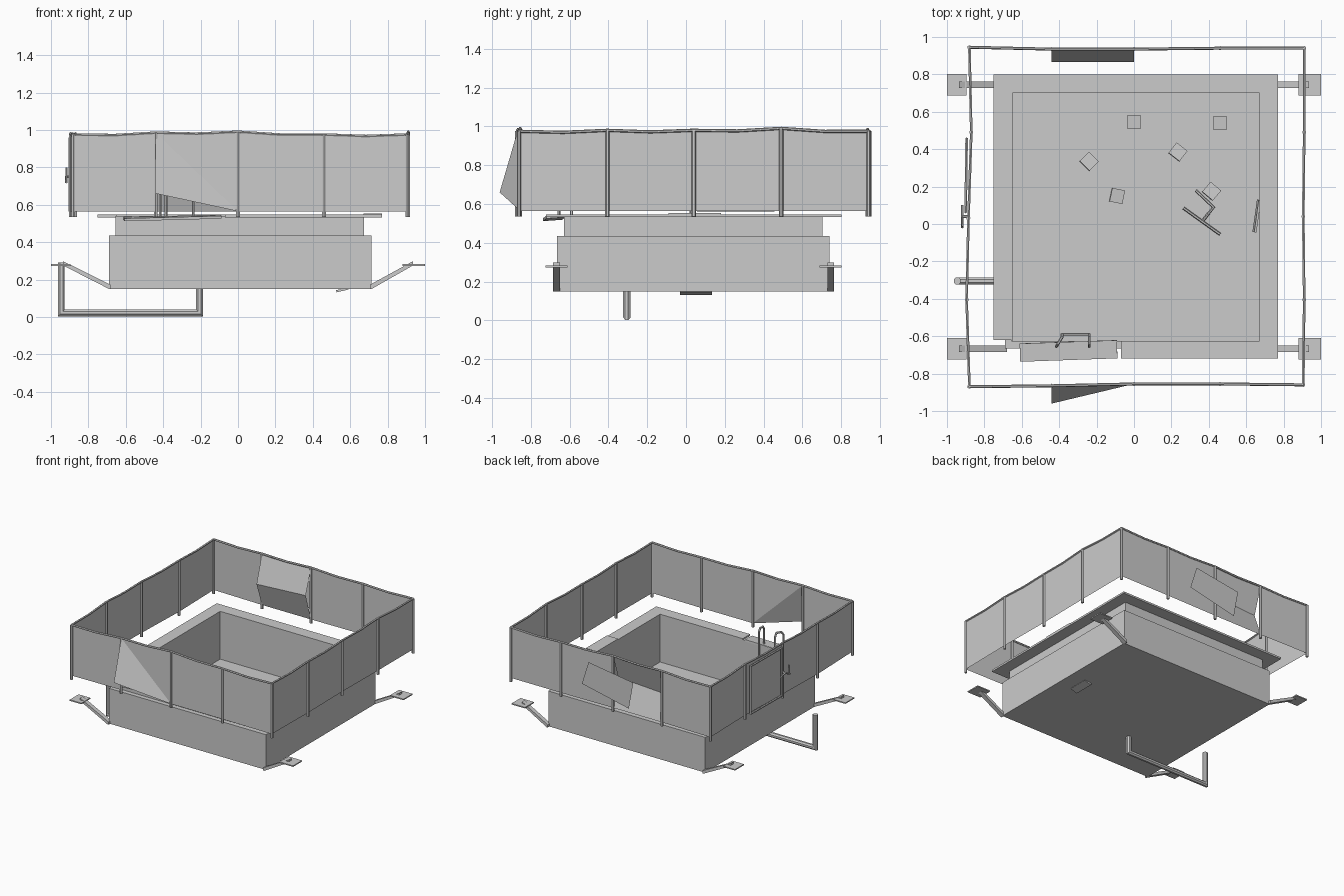
import bpy, bmesh, math
from mathutils import Vector, Euler

if "Cube" in bpy.data.objects:
    bpy.data.objects.remove(bpy.data.objects["Cube"])

mat = bpy.data.materials.new("plain grey")
mat.diffuse_color = (0.6, 0.6, 0.6, 1)
mat.use_nodes = True
mat.node_tree.nodes["Principled BSDF"].inputs["Base Color"].default_value = mat.diffuse_color


def obj(name, verts, faces):
    me = bpy.data.meshes.new(name)
    me.from_pydata([tuple(v) for v in verts], [], faces)
    me.materials.append(mat)
    o = bpy.data.objects.new(name, me)
    bpy.context.collection.objects.link(o)
    return o


def box(name, lo, hi, rot=(0, 0, 0)):
    c = (Vector(lo) + Vector(hi)) / 2
    h = (Vector(hi) - Vector(lo)) / 2
    m = Euler([math.radians(a) for a in rot]).to_matrix()
    v = [c + m @ Vector((h.x * sx, h.y * sy, h.z * sz))
         for sz in (-1, 1) for sx, sy in ((-1, -1), (1, -1), (1, 1), (-1, 1))]
    return obj(name, v, [(3, 2, 1, 0), (4, 5, 6, 7), (0, 1, 5, 4),
                         (1, 2, 6, 5), (2, 3, 7, 6), (3, 0, 4, 7)])


def tube(name, pts, r, sides=6):
    """Mitred tube swept along a path."""
    p = [Vector(q) for q in pts]
    dirs = [(b - a).normalized() for a, b in zip(p, p[1:])]
    d = dirs[0]
    u = d.cross(Vector((0.02, 1, 0.03)) if abs(d.y) < 0.9 else Vector((0, 0, 1))).normalized()
    w = d.cross(u)
    ring = [p[0] + r * (math.cos(t) * u + math.sin(t) * w)
            for t in ((k + 0.5) * math.tau / sides for k in range(sides))]
    verts, faces = list(ring), [tuple(range(sides))[::-1]]
    for i in range(1, len(p)):
        n = dirs[i - 1] + dirs[i] if i < len(dirs) else dirs[-1]
        ring = [q + dirs[i - 1] * ((p[i] - q).dot(n) / dirs[i - 1].dot(n)) for q in ring]
        b = (i - 1) * sides
        faces += [(b + k, b + (k + 1) % sides, b + sides + (k + 1) % sides, b + sides + k)
                  for k in range(sides)]
        verts += ring
    faces.append(tuple(range(len(verts) - sides, len(verts))))
    return obj(name, verts, faces)


# Pool basin: rectangular loops from inner floor, over the rim, to the underside
inner, jacket = (-0.65, -0.625, 0.67, 0.70), (-0.69, -0.665, 0.715, 0.74)
loops = [(inner, 0, 0.16), (inner, 0, 0.54), (inner, 0.004, 0.54),
         (inner, 0.004, 0.435), (jacket, 0, 0.435), (jacket, 0, 0.15)]
verts, faces = [], [(0, 1, 2, 3)]
for (x0, y0, x1, y1), e, z in loops:
    verts += [(x0 - e, y0 - e, z), (x1 + e, y0 - e, z), (x1 + e, y1 + e, z), (x0 - e, y1 + e, z)]
for i in range(len(loops) - 1):
    for k in range(4):
        a, b = i * 4 + k, i * 4 + (k + 1) % 4
        faces.append((b, a, a + 4, b + 4))
faces.append((23, 22, 21, 20))
obj("pool_basin", verts, faces)

# Deck slabs around the rim, with one loose slab at the front
Z0, Z1 = 0.532, 0.547
box("deck_left", (-0.75, -0.62, Z0), (-0.65, 0.80, Z1))
box("deck_back", (-0.65, 0.70, Z0), (0.77, 0.80, Z1))
box("deck_right_front", (0.67, -0.72, Z0), (0.77, -0.09, Z1))
box("deck_right_middle", (0.67, -0.09, Z0), (0.77, 0.18, Z1 + 0.006))
box("deck_right_back", (0.67, 0.18, Z0), (0.77, 0.70, Z1))
box("deck_front", (-0.07, -0.72, Z0), (0.67, -0.625, Z1))
box("broken_deck_slab", (-0.61, -0.727, 0.522), (-0.09, -0.63, 0.537), (4, -1.5, 2))

# Corner brackets: sloped strut and framed foot plate
for sx, xb in ((-1, -0.69), (1, 0.715)):
    for y in (-0.667, 0.745):
        h = 0.017
        prof = [(xb - sx * 0.01, 0.15), (xb, 0.15), (sx * 0.935, 0.275), (sx * 0.935, 0.298), (xb - sx * 0.01, 0.172)]
        v = [(x, y + s * h, z) for s in (-1, 1) for x, z in prof]
        f = [(0, 1, 2, 3, 4), (9, 8, 7, 6, 5)] + [(k, (k + 1) % 5, (k + 1) % 5 + 5, k + 5) for k in range(5)]
        o = obj("corner_strut", v, f)
        bm = bmesh.new()
        bm.from_mesh(o.data)
        bmesh.ops.recalc_face_normals(bm, faces=bm.faces)
        bm.to_mesh(o.data)
        bm.free()
        a, b = sorted((sx * 0.88 if sx > 0 else -0.895, sx * 1.0))
        box("foot_plate", (a, y - 0.057, 0.273), (b, y + 0.057, 0.282))

# Drain pipe below the basin
tube("drain_pipe", [(-0.205, -0.305, 0.155), (-0.205, -0.305, 0.022),
                    (-0.945, -0.305, 0.022), (-0.945, -0.305, 0.29)], 0.02, 8)
box("bottom_plate", (0.525, -0.03, 0.139), (0.59, 0.135, 0.151), (0, -14, 0))

# Floor drain: stepped discs
for name, r, z in (("drain_ring", 0.10, 0.165), ("drain_cap", 0.055, 0.17)):
    n = 10
    c = [(-0.27 + r * math.cos(k * math.tau / n), -0.355 + r * math.sin(k * math.tau / n)) for k in range(n)]
    obj(name, [(x, y, 0.158) for x, y in c] + [(x, y, z) for x, y in c],
        [tuple(range(n, 2 * n))] + [(k, (k + 1) % n, (k + 1) % n + n, k + n) for k in range(n)])

# Loose tiles on the pool floor
for x, y, a in ((0, 0.545, 0), (0.46, 0.54, 0), (-0.24, 0.335, 45),
                (0.235, 0.385, 52), (-0.09, 0.15, -12), (0.415, 0.175, 50)):
    box("loose_tile", (x - 0.035, y - 0.037, 0.165), (x + 0.035, y + 0.037, 0.18), (0, 8, a))

# Fallen rail on the floor, and a plate leaning on the right wall
tube("fallen_rail", [(0.265, 0.085, 0.18), (0.46, -0.055, 0.18)], 0.008)
tube("fallen_rail_arm", [(0.33, 0.18, 0.2), (0.425, 0.09, 0.2), (0.37, 0.02, 0.18)], 0.008)
box("leaning_plate", (0.65, -0.045, 0.2), (0.662, 0.13, 0.27), (0, 8, -8))

# Pool ladder: two arched rails with rungs
for x, lean in ((-0.24, 0), (-0.385, -0.03)):
    tube("ladder_rail", [(x + lean, -0.655, 0.53), (x + lean, -0.655, 0.66), (x + lean * 0.7, -0.64, 0.685),
                         (x, -0.605, 0.685), (x, -0.59, 0.66), (x, -0.59, 0.25)], 0.008)
for z in (0.27, 0.37, 0.47):
    tube("ladder_rung", [(-0.385, -0.59, z), (-0.24, -0.59, z)], 0.007)

# Fence: posts, top rail and sheet panels on four sides
sides = {
    "front": [(-0.88, -0.87, .975), (-0.44, -0.865, .985), (0, -0.855, .99), (0.46, -0.855, .975), (0.905, -0.86, .975)],
    "right": [(0.905, -0.86, .975), (0.91, -0.405, .98), (0.905, 0.04, .98), (0.91, 0.49, .99), (0.91, 0.94, .975)],
    "back": [(0.91, 0.94, .975), (0.46, 0.94, .975), (0, 0.935, .985), (-0.44, 0.935, .98), (-0.88, 0.945, .975)],
    "left": [(-0.88, 0.945, .975), (-0.87, 0.49, .98), (-0.885, 0.03, .98), (-0.895, -0.405, .98), (-0.88, -0.87, .975)],
}
BASE, FOOT = 0.565, 0.535
for side, pts in sides.items():
    rail = []
    for i, (a, b) in enumerate(zip(pts, pts[1:])):
        a, b = Vector(a), Vector(b)
        m = (a + b) / 2 - Vector((0, 0, 0.008))
        rail += [a, m]
        tube("fence_post", [(a.x, a.y, FOOT), a], 0.011, 6)
        low = [Vector((q.x, q.y, BASE)) for q in (a, m, b)]
        if (side, i) == ("front", 1):      # sheet bent outward at one corner
            low[0] = Vector((-0.44, -0.96, 0.66))
            obj("bent_front_panel", [a, b, low[2], low[0]], [(0, 1, 2), (0, 2, 3)])
            continue
        if (side, i) == ("back", 2):       # sheet buckled inward
            obj("buckled_back_panel", [a, b, (-0.44, 0.865, 0.76), (0, 0.865, 0.785), low[2], low[0]],
                [(0, 1, 2, 3), (3, 2, 4, 5)])
            continue
        obj("fence_panel_" + side, [a, m, b] + low, [(0, 1, 4, 3), (1, 2, 5, 4)])
    rail.append(Vector(pts[-1]))
    tube("fence_top_rail_" + side, rail, 0.008)

# Gate frame with latch on the left side
tube("gate_frame", [(-0.895, 0.455, 0.57), (-0.895, 0.455, 0.955), (-0.9, 0.065, 0.955),
                    (-0.9, 0.065, 0.57), (-0.895, 0.455, 0.57)], 0.008)
tube("gate_latch", [(-0.885, 0.04, 0.75), (-0.92, 0.04, 0.75)], 0.008)
tube("latch_handle", [(-0.918, -0.02, 0.72), (-0.918, 0.04, 0.75), (-0.918, 0.1, 0.74)], 0.007)
tube("latch_bar", [(-0.918, -0.01, 0.72), (-0.918, -0.005, 0.80)], 0.006)

# Loose sheet hanging outside the back fence
obj("hanging_sheet", [(0.20, 0.96, 0.89), (-0.20, 0.96, 0.83), (-0.16, 0.96, 0.61), (0.26, 0.96, 0.70)],
    [(0, 1, 2, 3)])
